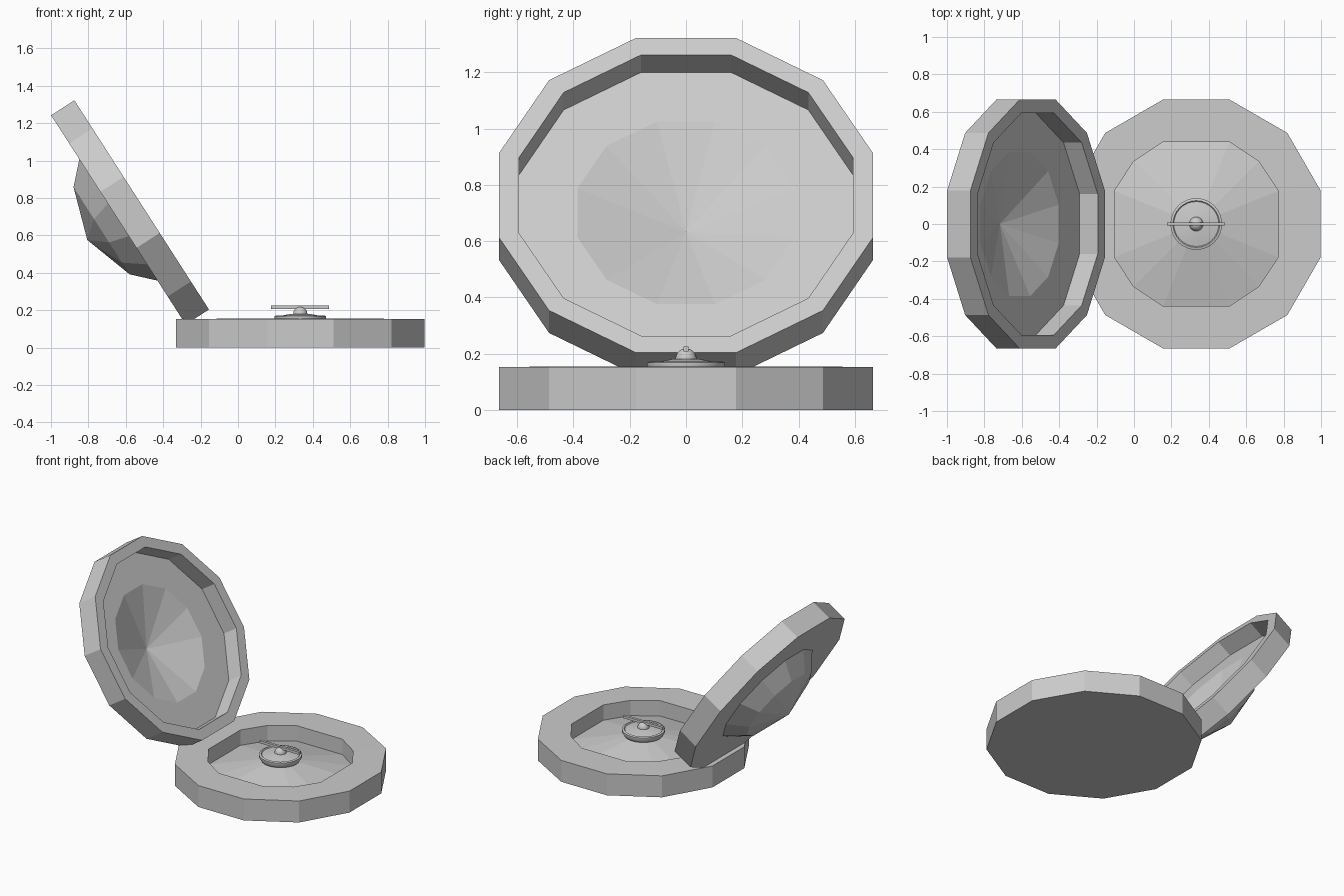
import bpy, bmesh
from math import sin, cos, pi, radians, asin
from mathutils import Matrix

if "Cube" in bpy.data.objects:
    bpy.data.objects.remove(bpy.data.objects["Cube"])

SIDES = 12
EVEN = [radians(15 + 30 * k) for k in range(SIDES)]
# recess corners sit closer to the diagonals than an even 12-gon
RECESS = [radians(90 * q + a) for q in range(4) for a in (22, 45, 68)]


def ring(apothem, z, angles=EVEN):
    r = apothem / cos(pi / SIDES)
    return [(r * cos(a), r * sin(a), z) for a in angles]


def loft(name, rings, matrix):
    """Skin a list of rings; a single-point ring closes to an apex."""
    bm = bmesh.new()
    loops = [[bm.verts.new(p) for p in r] for r in rings]
    for a, b in zip(loops, loops[1:]):
        n = max(len(a), len(b))
        for i in range(n):
            j = (i + 1) % n
            if len(a) == 1:
                bm.faces.new((a[0], b[i], b[j]))
            elif len(b) == 1:
                bm.faces.new((a[i], a[j], b[0]))
            else:
                bm.faces.new((a[i], a[j], b[j], b[i]))
    if len(loops[0]) > 1:
        bm.faces.new(loops[0])
    bmesh.ops.recalc_face_normals(bm, faces=bm.faces)
    mesh = bpy.data.meshes.new(name)
    bm.to_mesh(mesh)
    bm.free()
    obj = bpy.data.objects.new(name, mesh)
    obj.matrix_world = matrix
    bpy.context.collection.objects.link(obj)
    return obj


def smooth(obj):
    bpy.ops.object.select_all(action='DESELECT')
    obj.select_set(True)
    bpy.context.view_layer.objects.active = obj
    bpy.ops.object.shade_smooth_by_angle(angle=radians(35))


CX = 0.333
base_mat = Matrix.Translation((CX, 0, 0))

# Base case: solid body with a recess and a conical dial floor
r_rec = 0.473 * cos(pi / SIDES)
loft("base_case", [
    ring(0.665, 0), ring(0.665, 0.152),
    ring(r_rec, 0.154, RECESS), ring(r_rec, 0.045, RECESS),
    [(0, 0, 0.15)],
], base_mat)

# Open lid: hollow ring with a domed back, tilted open
lid_mat = (Matrix.Translation((-0.515, 0, 0.7625))
           @ Matrix.Rotation(asin(0.841), 4, 'Y'))
loft("lid", [
    [(0, 0, -0.24)],
    ring(0.386, -0.115), ring(0.594, -0.115), ring(0.594, 0),
    ring(0.665, 0), ring(0.665, -0.148), ring(0.386, -0.148),
    ring(0.277, -0.255), [(0, 0, -0.346)],
], lid_mat)

# Dial plate: round disc under the needle
N = 32
round_ring = lambda r, z: [(r * cos(2 * pi * i / N), r * sin(2 * pi * i / N), z)
                           for i in range(N)]
smooth(loft("dial_plate", [
    round_ring(0.125, 0.13), round_ring(0.138, 0.152), round_ring(0.138, 0.168),
    round_ring(0.125, 0.172), round_ring(0.12, 0.167), round_ring(0.05, 0.18),
    [(0, 0, 0.182)],
], base_mat))

# Pivot bead
bpy.ops.mesh.primitive_uv_sphere_add(segments=20, ring_count=12, radius=0.038,
                                     location=(CX, 0, 0.18))
bpy.context.object.name = "pivot_bead"
smooth(bpy.context.object)

# Needle bar
bpy.ops.mesh.primitive_cube_add(size=1, location=(CX - 0.002, 0, 0.216))
needle = bpy.context.object
needle.name = "needle"
needle.scale = (0.31, 0.018, 0.018)
